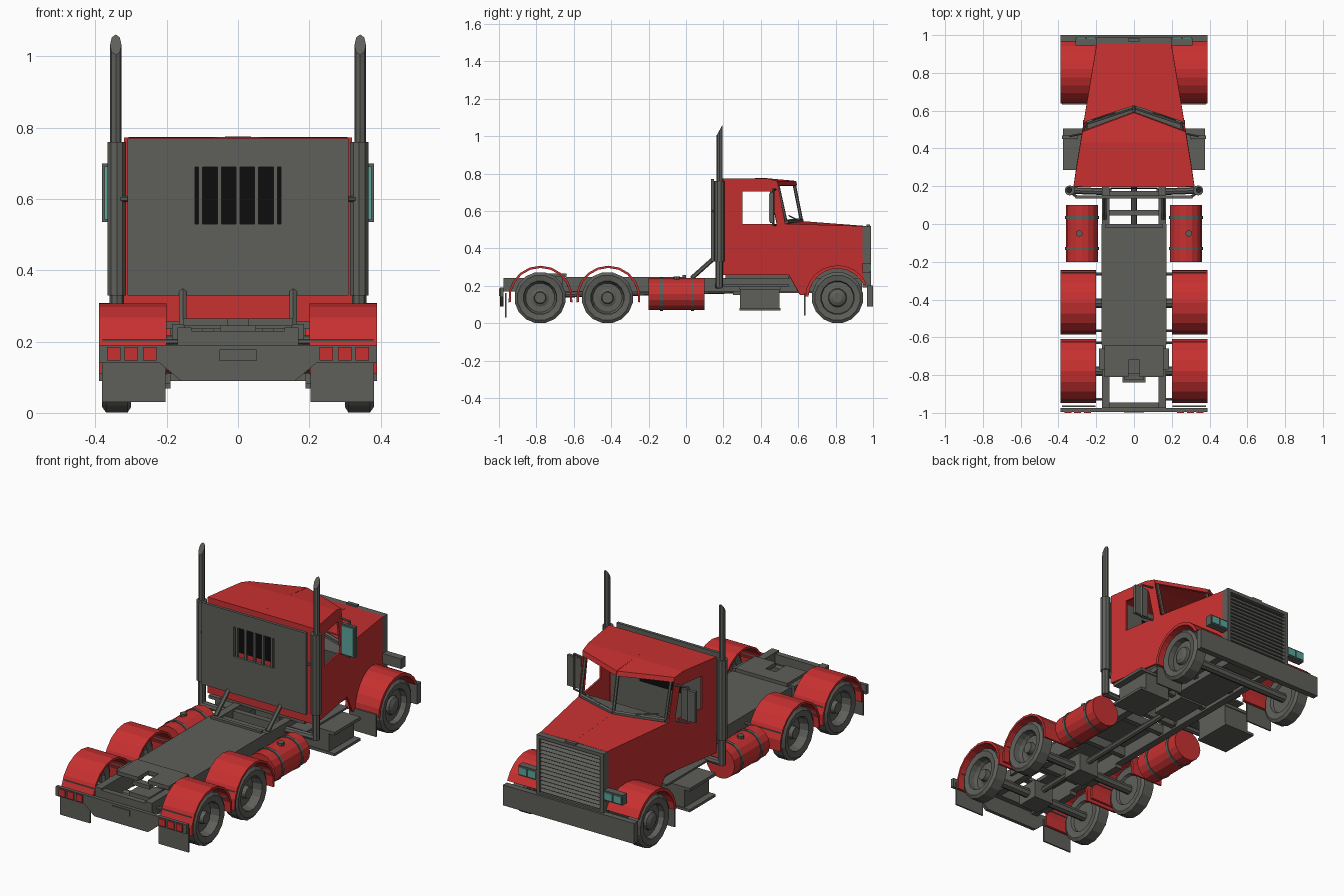
import bpy, bmesh, math
from mathutils import Vector

def material(name, r, g, b):
    m = bpy.data.materials.new(name)
    m.diffuse_color = (r, g, b, 1)
    return m

RED = material("red_paint", .58, .03, .03)
GREY = material("dark_grey", .112, .112, .102)
TEAL = material("teal_glass", .11, .38, .33)
BLACK = material("black", .004, .004, .004)

def finish(name, bm, mat, mirror=False, solid=0):
    bmesh.ops.remove_doubles(bm, verts=bm.verts, dist=1e-5)
    bmesh.ops.recalc_face_normals(bm, faces=bm.faces)
    me = bpy.data.meshes.new(name)
    bm.to_mesh(me)
    bm.free()
    me.materials.append(mat)
    ob = bpy.data.objects.new(name, me)
    bpy.context.collection.objects.link(ob)
    if solid:
        mod = ob.modifiers.new("thickness", 'SOLIDIFY')
        mod.thickness, mod.offset = solid, 0
    if mirror:
        ob.modifiers.new("mirror", 'MIRROR').use_mirror_merge = False
    return ob

def polys(name, faces, mat, mirror=False, solid=0):
    bm = bmesh.new()
    for f in faces:
        bm.faces.new([bm.verts.new(p) for p in f])
    return finish(name, bm, mat, mirror, solid)

def boxes(name, lst, mat, mirror=False):
    bm = bmesh.new()
    for x0, x1, y0, y1, z0, z1 in lst:
        for v in bmesh.ops.create_cube(bm, size=1)['verts']:
            v.co = ((x0 + x1) / 2 + v.co.x * (x1 - x0), (y0 + y1) / 2 + v.co.y * (y1 - y0),
                    (z0 + z1) / 2 + v.co.z * (z1 - z0))
    return finish(name, bm, mat, mirror)

def rods(name, lst, mat, mirror=False):
    bm = bmesh.new()
    for p, q, r, n in lst:
        p, q = Vector(p), Vector(q)
        rot = (q - p).to_track_quat('Z', 'Y')
        for v in bmesh.ops.create_cone(bm, cap_ends=True, segments=n, radius1=r, radius2=r,
                                       depth=(q - p).length)['verts']:
            v.co = rot @ v.co + (p + q) / 2
    return finish(name, bm, mat, mirror)

def prism(name, outline, axis, a, b, mat, mirror=False):
    # extrude an outline along x (points are y,z) or y (points are x,z)
    put = (lambda t, u, v: (t, u, v)) if axis == 'x' else (lambda t, u, v: (u, t, v))
    n = len(outline)
    lo, hi = [put(a, *p) for p in outline], [put(b, *p) for p in outline]
    return polys(name, [lo, hi] + [[lo[i], lo[(i + 1) % n], hi[(i + 1) % n], hi[i]] for i in range(n)], mat, mirror)

def arc(cy, cz, r, a0, a1, n):
    return [(cy + r * math.cos(math.radians(a0 + (a1 - a0) * i / n)),
             cz + r * math.sin(math.radians(a0 + (a1 - a0) * i / n))) for i in range(n + 1)]

def wheel(name, cy, profile, n=16):
    ring = lambda i, r: (r * math.cos(math.tau * (i + .5) / n) + cy, r * math.sin(math.tau * (i + .5) / n) + .136)
    f = []
    for (r0, x0), (r1, x1) in zip(profile, profile[1:]):
        for i in range(n):
            q = [(x0, *ring(i, r0)), (x0, *ring(i + 1, r0)), (x1, *ring(i + 1, r1)), (x1, *ring(i, r1))]
            f.append(q[1:] if r0 == 0 else q[:3] if r1 == 0 else q)
    polys(name, f, GREY, True)

# wheels
TYRE = [(.086, .345), (.09, .375), (.122, .381), (.138, .37), (.138, .31), (.122, .3), (.086, .305), (.08, .32), (0, .32)]
wheel("front_wheel", .81, [(0, .372), (.025, .372), (.045, .362), (.05, .35)] + TYRE)
for cy, nm in ((-.42, "middle_wheel"), (-.78, "rear_wheel")):
    wheel(nm, cy, [(0, .36), (.03, .36), (.033, .335), (.048, .328), (.078, .328)] + TYRE)
    boxes(nm + "_axle_housing", [(-.06, .06, cy - .06, cy + .06, .09, .19)], GREY)
    boxes(nm + "_spring", [(.13, .17, cy - .12, cy + .12, .15, .17)], GREY, True)
rods("axles", [((-.32, y, .136), (.32, y, .136), .025, 8) for y in (-.78, -.42, .81)], GREY)

# fenders
for cy, nm in ((-.415, "middle_fender"), (-.778, "rear_fender")):
    prism(nm, arc(cy, .135, .172, -8, 188, 10) + arc(cy, .135, .16, 188, -8, 10), 'x', .2, .39, RED, True)
    rods(nm + "_brackets", [((.15, cy + s * .15, .2), (.38, cy + s * .15, .2), .008, 6) for s in (-1, 1)], GREY, True)
prism("front_fender", arc(.81, .137, .172, 25, 178, 10) + arc(.81, .137, .155, 178, 25, 10), 'x', .19, .39, RED, True)
boxes("front_mud_flap", [(.22, .38, .632, .64, .04, .16)], GREY, True)

# chassis
boxes("frame_rail", [(.13, .17, -.975, .94, .17, .24)], GREY, True)
boxes("crossmembers", [(-.17, .17, y - .015, y + .015, .18, .23) for y in (-.96, -.6, -.24, .06, .16, .4, .62)], GREY)
boxes("deck_plate", [(-.172, .172, -.64, 0, .236, .247), (-.15, .15, -.02, .0, .247, .258)], GREY)
boxes("hitch_plate", [(-.03, .03, -.72, -.64, .245, .265), (-.155, -.03, -.81, -.64, .245, .265),
                      (.03, .155, -.81, -.64, .245, .265), (-.05, .05, -.825, -.79, .225, .245),
                      (.15, .185, -.77, -.66, .19, .25), (-.185, -.15, -.77, -.66, .19, .25)], GREY)
rods("drive_shaft", [((0, -.78, .15), (0, .5, .18), .016, 8)], GREY)
boxes("engine", [(-.1, .1, .46, .92, .16, .4), (-.07, .07, .25, .46, .15, .24)], GREY)
rods("deck_brace", [((.155, .03, .24), (.155, .142, .34), .012, 6)], GREY, True)

# rear light bar, lamps and flaps
prism("rear_light_bar", [(-.39, .19), (-.39, .14), (-.22, .14), (-.16, .09), (.16, .09), (.22, .14), (.39, .14), (.39, .19)],
      'y', -.994, -.975, GREY)
boxes("tail_lamp", [(x, x + .038, -1, -.993, .147, .185) for x in (.228, .28, .33)], RED, True)
boxes("number_plate_blank", [(-.052, .052, -.999, -.993, .145, .178)], GREY)
boxes("rear_mud_flap", [(.204, .382, -.968, -.96, .03, .16)], GREY, True)

# fuel tanks, straps and caps
rods("fuel_tank", [((.275, -.2, .155), (.275, .1, .155), .085, 16)], RED, True)
rods("tank_straps", [((.275, y - .008, .155), (.275, y + .008, .155), .089, 16) for y in (-.13, .035)], GREY, True)
rods("tank_cap", [((.29, -.05, .23), (.29, -.05, .25), .018, 8)], GREY, True)

# side steps
boxes("step_box", [(.19, .34, .29, .5, .075, .19), (.19, .376, .285, .505, .068, .082),
                   (.19, .376, .285, .505, .18, .196), (.17, .27, .2, .55, .196, .206)], GREY, True)
boxes("cab_floor", [(-.25, .25, .21, .55, .235, .262)], GREY)

# cab and hood shell: side walls taper towards the front
def w(y):
    return .317 - .163 * (y - .2)

side = [[(.2, .257), (.3, .257), (.3, .53), (.3, .705), (.3, .77), (.2, .77)],
        [(.3, .257), (.55, .257), (.53, .53), (.485, .53), (.3, .53)],
        [(.3, .705), (.45, .705), (.485, .757), (.43, .77), (.3, .77)],
        [(.485, .53), (.53, .53), (.485, .757), (.45, .705)],
        [(.55, .257), (.61, .15), (.645, .15)] + arc(.81, .137, .165, 170, 32, 8) + [(.955, .515), (.53, .53)]]
shell = [[(w(y), y, z) for y, z in f] for f in side]
shell += [[(0, .2, .77), (w(.2), .2, .77), (w(.3), .3, .77), (w(.43), .43, .77), (0, .43, .77)],
          [(0, .43, .77), (w(.43), .43, .77), (w(.485), .485, .757), (0, .585, .757)],
          [(0, .585, .757), (w(.485), .485, .757), (w(.49), .49, .735), (0, .59, .735)],
          [(w(.53), .53, .53), (0, .625, .54), (0, .955, .515), (w(.955), .955, .515)],
          [(0, .2, .257), (w(.2), .2, .257), (w(.2), .2, .77), (0, .2, .77)]]
polys("cab_and_hood_shell", shell, RED, True, .01)

# cab interior
boxes("cab_rear_lining", [(-.3, .3, .206, .212, .27, .755)], GREY)
boxes("cab_rear_window", [(-.125, .125, .186, .194, .53, .695), (-.125, .125, .211, .216, .53, .695)], BLACK)
polys("dashboard", [[(0, .47, .52), (.262, .47, .52), (.258, .53, .525), (0, .615, .53)],
                    [(0, .47, .52), (.262, .47, .52), (.262, .5, .27), (0, .5, .27)]], GREY, True)

# split windscreen frame and wipers
TOP, BOT = (.255, .49, .745), (.252, .535, .542)
rods("windscreen_frame", [((0, .578, .745), (0, .618, .545), .009, 6), (TOP, BOT, .008, 6),
                          (TOP, (0, .578, .745), .008, 6), (BOT, (0, .618, .548), .012, 6),
                          ((.1, .59, .555), (.22, .55, .575), .004, 4)], GREY, True)

# grille with louvres, catch and bumper
boxes("grille_frame", [(-.2, .2, .945, .965, .19, .518), (-.2, -.18, .965, .988, .19, .518), (.18, .2, .965, .988, .19, .518),
                       (-.18, .18, .965, .988, .5, .518), (-.18, .18, .965, .988, .19, .21)], GREY)
polys("grille_louvres", [[(-.18, .983, .215 + i * .0205), (.18, .983, .215 + i * .0205),
                          (.18, .967, .232 + i * .0205), (-.18, .967, .232 + i * .0205)] for i in range(14)], GREY, False, .004)
boxes("hood_catch", [(-.03, .03, .965, .985, .515, .527)], GREY)
boxes("front_bumper", [(-.39, .39, .967, 1, .09, .2)], GREY)

# headlights
boxes("headlight_housing", [(.19, .31, .945, .983, .268, .322)], GREY, True)
boxes("headlight_lens", [(x, x + .047, .981, .989, .275, .315) for x in (.204, .257)], TEAL, True)

# headache rack with slatted opening
boxes("rear_rack", [(-.31, -.12, .134, .15, .33, .77), (.12, .31, .134, .15, .33, .77),
                    (-.12, .12, .134, .15, .69, .77), (-.12, .12, .134, .15, .33, .53)]
      + [(x - .006, x + .006, .136, .148, .53, .69) for x in (-.105, -.052, 0, .052, .105)], GREY)

# exhaust stacks with slanted tips
pipe = rods("exhaust_pipe", [((.343, .18, .7), (.343, .18, 1.033), .016, 8)], GREY, True)
for v in pipe.data.vertices:
    if v.co.z > 1:
        v.co.z += (v.co.y - .18) * 1.8
rods("exhaust_silencer", [((.34, .178, .33), (.34, .178, .76), .027, 10), ((.34, .178, .19), (.34, .178, .33), .02, 8),
                          ((.34, .178, .2), (.12, .17, .2), .018, 8), ((.34, .17, .6), (.3, .142, .6), .008, 6)], GREY, True)

# mirrors
boxes("mirror_body", [(.298, .382, .45, .468, .535, .7)], GREY, True)
boxes("mirror_glass", [(.305, .375, .445, .451, .543, .692)], TEAL, True)
rods("mirror_arms", [((.265, .48, z), (.34, .465, z), .006, 6) for z in (.525, .715)]
     + [((.34, .466, .525), (.34, .466, .715), .006, 6)], GREY, True)
